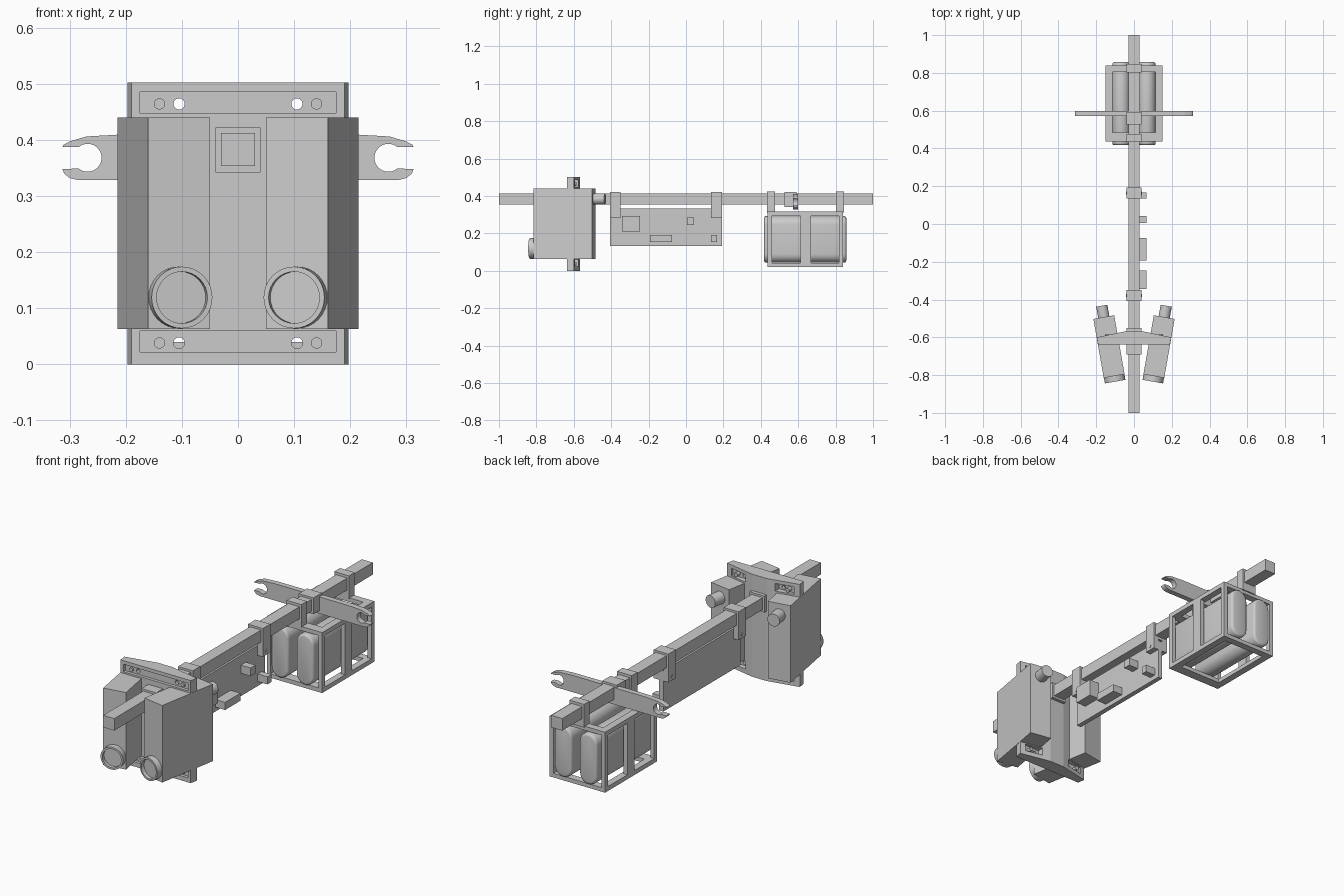
import bpy, bmesh, math
from mathutils import Matrix, Vector

if "Cube" in bpy.data.objects:
    bpy.data.objects.remove(bpy.data.objects["Cube"])

grey = bpy.data.materials.new("plain grey")
grey.use_nodes = True
GREY = (0.6, 0.6, 0.6, 1)
grey.diffuse_color = GREY
grey.node_tree.nodes["Principled BSDF"].inputs["Base Color"].default_value = GREY


def finish(name, bm, matrix=None, smooth=False):
    bmesh.ops.recalc_face_normals(bm, faces=bm.faces)
    mesh = bpy.data.meshes.new(name)
    bm.to_mesh(mesh)
    bm.free()
    mesh.materials.append(grey)
    ob = bpy.data.objects.new(name, mesh)
    bpy.context.collection.objects.link(ob)
    if matrix:
        ob.matrix_world = matrix
    if smooth:
        bpy.ops.object.select_all(action="DESELECT")
        ob.select_set(True)
        bpy.context.view_layer.objects.active = ob
        bpy.ops.object.shade_smooth_by_angle(angle=math.radians(35))
    return ob


def box(name, x, y, z, matrix=None):
    bm = bmesh.new()
    size = [b - a for a, b in (x, y, z)]
    mid = [(a + b) / 2 for a, b in (x, y, z)]
    bmesh.ops.create_cube(bm, size=1, matrix=Matrix.Translation(mid) @ Matrix.Diagonal((*size, 1)))
    return finish(name, bm, matrix)


def prism(name, points, direction, matrix=None, bevel=0, smooth=False):
    """Extrude an outline of 3D points along a direction."""
    bm = bmesh.new()
    face = bm.faces.new([bm.verts.new(p) for p in points])
    out = bmesh.ops.extrude_face_region(bm, geom=[face])
    moved = [g for g in out["geom"] if isinstance(g, bmesh.types.BMVert)]
    bmesh.ops.translate(bm, verts=moved, vec=direction)
    if bevel:
        caps = [f for f in bm.faces if len(f.verts) > 4]
        rims = list({e for f in caps for e in f.edges})
        bmesh.ops.bevel(bm, geom=rims, offset=bevel, segments=3, profile=0.5, affect="EDGES")
    return finish(name, bm, matrix, smooth)


def lathe(name, profile, x, z, matrix=None):
    """Spin (radius, y) points about an axis running along y."""
    bm = bmesh.new()
    verts = [bm.verts.new((x + r, y, z)) for r, y in profile]
    edges = [bm.edges.new(pair) for pair in zip(verts, verts[1:])]
    bmesh.ops.spin(bm, geom=verts + edges, cent=(x, 0, z), axis=(0, 1, 0),
                   angle=math.tau, steps=32)
    bmesh.ops.remove_doubles(bm, verts=bm.verts, dist=0.0001)
    return finish(name, bm, matrix, True)


def cylinder(name, r, x, y, z, matrix=None):
    return lathe(name, [(0, y[0]), (r, y[0]), (r, y[1]), (0, y[1])], x, z, matrix)


def cut(ob, cutters):
    """Subtract the cutters from an object and remove them."""
    bpy.context.view_layer.objects.active = ob
    for c in cutters:
        c.hide_render = True
        mod = ob.modifiers.new("cut", "BOOLEAN")
        mod.operation, mod.solver, mod.object = "DIFFERENCE", "EXACT", c
        bpy.ops.object.modifier_apply(modifier=mod.name)
        bpy.data.objects.remove(c)


def arc(cx, cz, r, start, end, steps):
    return [(cx + r * math.cos(math.radians(start + (end - start) * i / steps)),
             cz + r * math.sin(math.radians(start + (end - start) * i / steps)))
            for i in range(steps + 1)]


# Long rail
box("rail", (-0.03, 0.03), (-1, 1), (0.353, 0.412))

# Front mounting plate: flat front, slanted back, channels and screw pockets
outline = [(-0.19, -0.637), (0.19, -0.637), (0.197, -0.6), (0.04, -0.567), (-0.04, -0.567), (-0.197, -0.6)]
plate = prism("mounting_plate", [(x, y, 0) for x, y in outline], (0, 0, 0.502))
cutters = []
for z in (0.038, 0.464):
    zr = (z - 0.016, z + 0.021)
    cutters.append(box("channel_cutter", (-0.175, 0.175), (-0.7, -0.622), zr))
    for s in (-1, 1):
        cutters.append(box("pocket_cutter", sorted((s * 0.08, s * 0.17)), (-0.606, -0.5), zr))
        cutters.append(cylinder("hole_cutter", 0.01, s * 0.105, (-0.7, -0.5), z))
cut(plate, cutters)
for z in (0.038, 0.464):
    for s in (-1, 1):
        cylinder("plate_screw", 0.01, s * 0.14, (-0.63, -0.585), z)
box("plate_clamp", (-0.04, 0.04), (-0.69, -0.55), (0.342, 0.422))

# Twin angled pods with lens and rear connector
for s, side in ((1, "left"), (-1, "right")):
    place = Matrix.Translation((s * 0.105, -0.805, 0)) @ Matrix.Rotation(math.radians(-10 * s), 4, "Z")
    box(side + "_pod", (-0.056, 0.056), (0, 0.317), (0.063, 0.44), place)
    lathe(side + "_lens", [(0, -0.012), (0.046, -0.012), (0.046, -0.03), (0.055, -0.03),
                           (0.055, 0.01)], 0, 0.119, place)
    cylinder(side + "_connector", 0.03, 0, (0.31, 0.378), 0.384, place)

# Circuit board under the rail, with chips and two clips
box("circuit_board", (-0.012, 0.012), (-0.405, 0.193), (0.133, 0.332))
for y, z in (((-0.343, -0.247), (0.21, 0.294)), ((-0.193, -0.074), (0.155, 0.192)),
             ((0.005, 0.043), (0.245, 0.285)), ((0.135, 0.167), (0.155, 0.192))):
    box("board_chip", (0.01, 0.065), y, z)
for y in (-0.378, 0.164):
    yr = (y - 0.029, y + 0.029)
    box("clip_collar", (-0.04, 0.04), yr, (0.34, 0.422))
    for s in (-1, 1):
        box("clip_leg", sorted((s * 0.012, s * 0.04)), yr, (0.283, 0.345))
    pin = [(-0.042, y + a, b) for a, b in arc(0, 0.302, 0.008, 0, 330, 11)]
    prism("clip_pin", pin, (0.084, 0, 0), smooth=True)

# Battery cage: hollow frame with windows
cage = box("battery_cage", (-0.15, 0.15), (0.437, 0.84), (0.02, 0.316))
cut(cage, [
    box("end_cutter", (-0.13, 0.13), (0.3, 1), (0.04, 0.296)),
    box("window_cutter", (-0.2, 0.2), (0.46, 0.613), (0.042, 0.294)),
    box("window_cutter", (-0.2, 0.2), (0.668, 0.818), (0.042, 0.294)),
    box("top_cutter", (-0.115, 0.115), (0.485, 0.805), (-0.1, 0.4)),
])
for s, side in ((1, "left"), (-1, "right")):
    shape = arc(s * 0.068, 0.246, 0.047, 0, 180, 12) + arc(s * 0.068, 0.09, 0.047, 180, 360, 12)
    prism(side + "_battery", [(x, 0.417, z) for x, z in shape], (0, 0.44, 0), bevel=0.012, smooth=True)
for y in (0.433, 0.802):
    box("cage_hanger", (-0.04, 0.04), (y, y + 0.044), (0.312, 0.425))

# Cross arm with an open hook at each end
half = [(0.2, 0.41), (0.27, 0.406), (0.3, 0.397), (0.311, 0.391), (0.313, 0.387)]
half += arc(0.268, 0.368, 0.025, 50, 310, 16)
half += [(0.313, 0.348), (0.31, 0.34), (0.3, 0.332), (0.285, 0.328)]
outline = half + [(-x, z) for x, z in reversed(half)]
prism("hook_arm", [(x, 0.572, z) for x, z in outline], (0, 0.027, 0))
box("arm_collar", (-0.04, 0.04), (0.527, 0.592), (0.342, 0.422))
